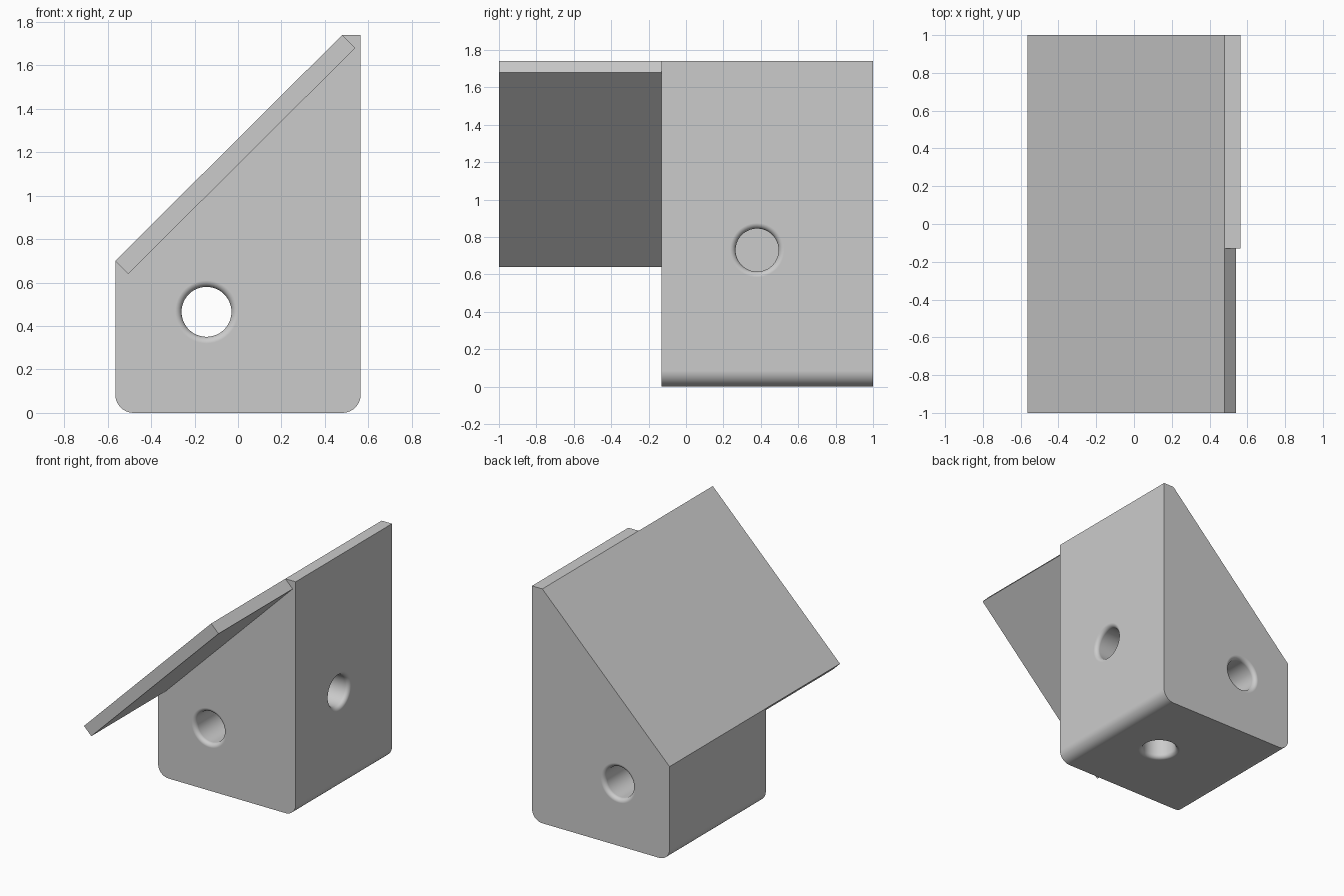
import bpy, bmesh, math
from mathutils import Matrix, Vector

default = bpy.data.objects.get("Cube")
if default:
    bpy.data.objects.remove(default, do_unlink=True)

grey = bpy.data.materials.new("plain grey")
grey.use_nodes = True
grey.diffuse_color = (0.6, 0.6, 0.6, 1)
grey.node_tree.nodes["Principled BSDF"].inputs["Base Color"].default_value = (0.6, 0.6, 0.6, 1)


def make_object(name, bm):
    bmesh.ops.recalc_face_normals(bm, faces=bm.faces)
    mesh = bpy.data.meshes.new(name)
    bm.to_mesh(mesh)
    bm.free()
    mesh.materials.append(grey)
    obj = bpy.data.objects.new(name, mesh)
    bpy.context.collection.objects.link(obj)
    return obj


def prism(name, profile, y0, y1):
    """Extrude an x-z profile along y."""
    bm = bmesh.new()
    face = bm.faces.new([bm.verts.new((x, y0, z)) for x, z in profile])
    ext = bmesh.ops.extrude_face_region(bm, geom=[face])
    moved = [v for v in ext["geom"] if isinstance(v, bmesh.types.BMVert)]
    bmesh.ops.translate(bm, verts=moved, vec=(0, y1 - y0, 0))
    return make_object(name, bm)


def arc(cx, cz, r, start, end, steps=10):
    angles = [math.radians(start + (end - start) * i / steps) for i in range(steps + 1)]
    return [(cx + r * math.cos(a), cz + r * math.sin(a)) for a in angles]


def hole_cutter(name, origin, direction, depth, through=False):
    """Lathe a bore with a rounded lip, running from origin along direction."""
    bore, lip = 0.115, 0.03
    wide = bore + lip
    profile = [(0, -0.03), (wide, -0.03)] + arc(wide, lip, lip, 270, 180, 8)
    if through:
        profile += [(r, depth - d) for r, d in reversed(profile)]
    else:
        profile += [(bore, depth), (0, depth)]
    bm = bmesh.new()
    verts = [bm.verts.new((r, 0, d)) for r, d in profile]
    edges = [bm.edges.new(pair) for pair in zip(verts, verts[1:])]
    bmesh.ops.spin(bm, geom=verts + edges, cent=(0, 0, 0), axis=(0, 0, 1),
                   angle=math.tau, steps=48)
    bmesh.ops.remove_doubles(bm, verts=bm.verts, dist=0.0001)
    turn = Vector((0, 0, 1)).rotation_difference(Vector(direction)).to_matrix().to_4x4()
    bm.transform(Matrix.Translation(origin) @ turn)
    obj = make_object(name, bm)
    obj.hide_render = True
    return obj


# Main block: sloped top, rounded lower corners
side, top, front, back, r = 0.565, 1.74, -0.13, 1.0, 0.085
outline = (arc(-side + r, r, r, 180, 270) + arc(side - r, r, r, 270, 360)
           + [(side, top), (0.48, top), (-side, 0.70)])
body = prism("body", outline, front, back)

# Sloped plate reaching forward from the block
roof = prism("roof_overhang", [(0.48, top), (-side, 0.70), (-0.505, 0.64), (0.54, 1.68)],
             -1.0, front)

# Bored holes: one through, two blind
cutters = [
    hole_cutter("through_hole", (-0.145, front, 0.465), (0, 1, 0), back - front, True),
    hole_cutter("side_hole", (side, 0.38, 0.73), (-1, 0, 0), 0.5),
    hole_cutter("base_hole", (0.135, 0.435, 0), (0, 0, 1), 0.5),
]
bpy.context.view_layer.objects.active = body
for cutter in cutters:
    mod = body.modifiers.new(cutter.name, "BOOLEAN")
    mod.operation, mod.solver, mod.object = "DIFFERENCE", "EXACT", cutter
    bpy.ops.object.modifier_apply(modifier=mod.name)
    bpy.data.objects.remove(cutter, do_unlink=True)

# Smooth the rounds while keeping broad faces flat
bpy.ops.object.select_all(action="DESELECT")
body.select_set(True)
bpy.ops.object.shade_smooth_by_angle(angle=math.radians(30))
weighted = body.modifiers.new("even_normals", "WEIGHTED_NORMAL")
weighted.keep_sharp = True
